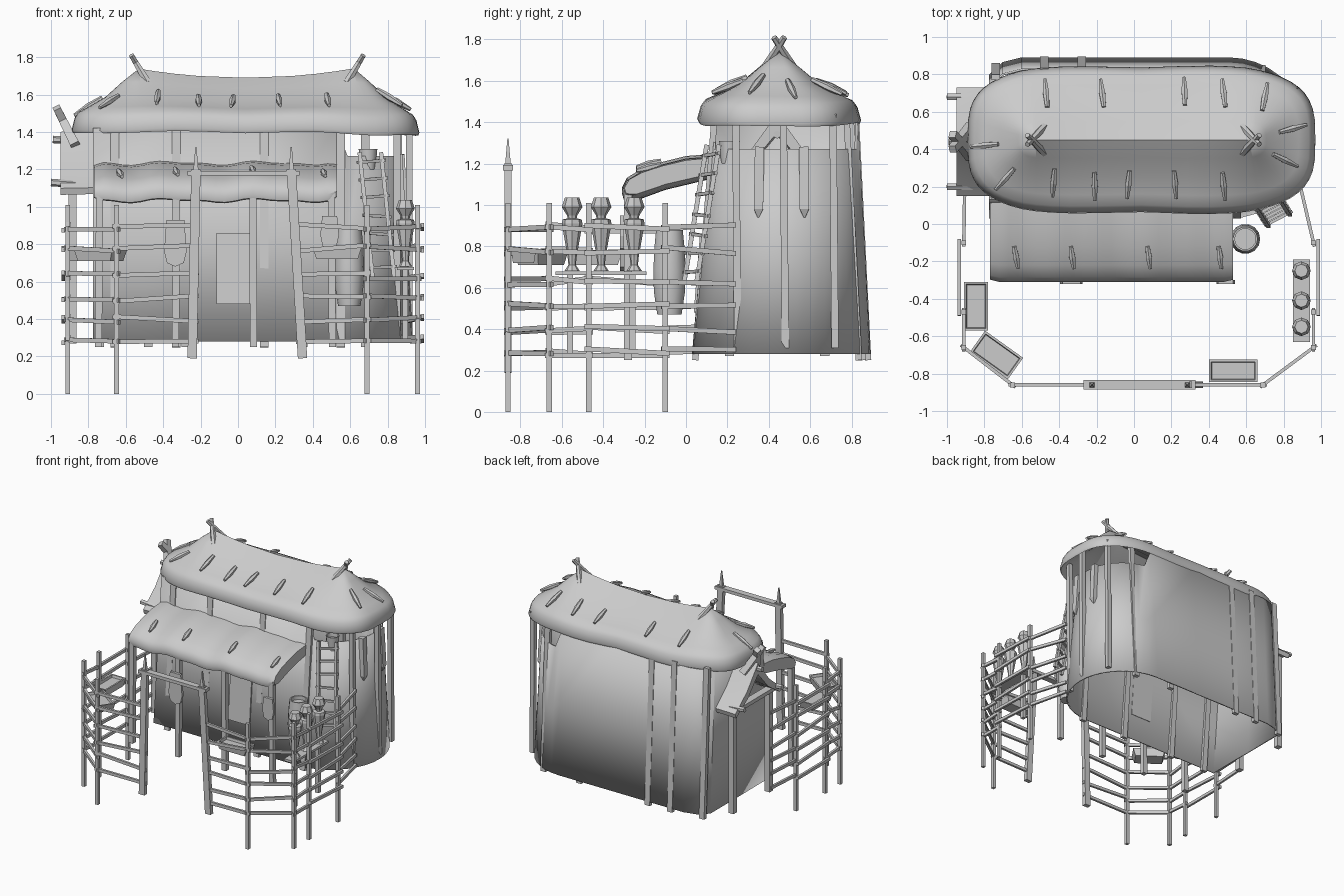
import bpy, bmesh, math, random
from mathutils import Vector
from mathutils.bvhtree import BVHTree

if "Cube" in bpy.data.objects:
    bpy.data.objects.remove(bpy.data.objects["Cube"])

random.seed(4)
V = Vector
J = lambda a: random.uniform(-a, a)


def finish(name, bm, smooth=False):
    bmesh.ops.remove_doubles(bm, verts=bm.verts, dist=0.0005)
    bmesh.ops.recalc_face_normals(bm, faces=bm.faces)
    me = bpy.data.meshes.new(name)
    bm.to_mesh(me)
    bm.free()
    ob = bpy.data.objects.new(name, me)
    bpy.context.collection.objects.link(ob)
    if smooth:
        bpy.context.view_layer.objects.active = ob
        bpy.ops.object.select_all(action='DESELECT')
        ob.select_set(True)
        bpy.ops.object.shade_smooth_by_angle(angle=math.radians(45))
    return ob


def loft(name, rings, cap=True, smooth=False):
    bm = bmesh.new()
    rows = [[bm.verts.new(p) for p in r] for r in rings]
    n = len(rows[0])
    for a, b in zip(rows, rows[1:]):
        for i in range(n):
            bm.faces.new((a[i], a[(i + 1) % n], b[(i + 1) % n], b[i]))
    if cap:
        bm.faces.new(rows[0])
        bm.faces.new(rows[-1])
    return finish(name, bm, smooth)


def beam(name, p, q, w=0.03, d=None, w2=None, sides=4, mid=None):
    """Straight pole from p to q; w and d are the cross-section sizes."""
    p, q = V(p), V(q)
    d = d or w
    ax = (q - p).normalized()
    up = V((0, 1, 0)) if abs(ax.z) > 0.7 else V((0, 0, 1))
    u = up.cross(ax).normalized()
    v = ax.cross(u)
    k = 0.7071 if sides == 4 else 0.5
    steps = [(0, 1), (1, (w2 if w2 is not None else w) / w)]
    if mid:
        steps.insert(1, (0.5, mid))
    angs = [math.tau * (i + 0.5) / sides for i in range(sides)]
    return loft(name, [[p + (q - p) * t + (u * math.cos(a) * w + v * math.sin(a) * d) * k * s
                        for a in angs] for t, s in steps])


def lathe(name, x, y, prof, n=8, smooth=False):
    return loft(name, [[V((x + r * math.cos(math.tau * i / n), y + r * math.sin(math.tau * i / n), z))
                        for i in range(n)] for r, z in prof], smooth=smooth)


def tray(name, x, y, z, sx, sy, rot, h=0.06):
    c, s = math.cos(rot), math.sin(rot)
    rings = []
    for k, off, dz in ((0.85, 0, 0), (1, 0, h), (1, 0.012, h), (1, 0.016, h - 0.02)):
        rings.append([])
        for a, b in ((-1, -1), (1, -1), (1, 1), (-1, 1)):
            px, py = a * (sx / 2 * k - off), b * (sy / 2 * k - off)
            rings[-1].append(V((x + px * c - py * s, y + px * s + py * c, z + dz)))
    return loft(name, rings)


# --- hut wall: flat left end, round right end, tapering upward, open below
def wall_ring(t):
    y0, y1, xr = 0.035 + 0.1 * t, 0.885 - 0.06 * t, 0.93 - 0.06 * t
    r, cy = (y1 - y0) / 2, (y0 + y1) / 2
    pts = [(-0.60, y1), (-0.70, y1 - 0.025), (-0.77, y1 - 0.09), (-0.77, cy), (-0.77, y0), (-0.3, y0), (0.1, y0)]
    pts += [(xr - r + r * math.cos(a), cy + r * math.sin(a))
            for a in [math.radians(-90 + 180 * i / 18) for i in range(19)]]
    pts += [(0.1, y1), (-0.3, y1)]
    top = lambda x: 1.27 if x > 0.58 else 1.42
    return [V((x, y, 0.28 + t * (top(x) - 0.28))) for x, y in pts]


wall = loft("hut_wall", [wall_ring(t) for t in (0, 0.5, 1)], cap=False, smooth=True)
m = wall.modifiers.new("thickness", 'SOLIDIFY')
m.thickness = 0.012
m.offset = 0


# --- main thatch roof: sagging ridge blended into a rounded eave
def roof_ring(f, z):
    pts, n = [], 56
    for i in range(n):
        a = math.tau * i / n
        c, s = math.cos(a), math.sin(a)
        ex = 0.04 + 0.93 * math.copysign(abs(c) ** 0.6, c)
        pinch = 0.385 + 0.025 * min(1, abs(ex) / 0.6)
        ey = 0.45 + pinch * math.copysign(abs(s) ** 0.6, s)
        rx = max(-0.53, min(0.62, ex))
        sag = 0.05 * (1 - ((rx - 0.04) / 0.58) ** 2) * (1 - f)
        zz = z - sag - 0.025 * f * max(0, ex) ** 2 + 0.006 * f * math.sin(ex * 9 + 2 * s)
        pts.append(V((rx + f * (ex - rx), 0.45 + f * (ey - 0.45), zz)))
    return pts


prof = [(0, 1.74), (0.25, 1.67), (0.5, 1.59), (0.75, 1.54), (0.9, 1.51), (0.955, 1.48),
        (1, 1.415), (0.98, 1.40), (0.9, 1.435), (0.5, 1.52), (0, 1.66)]
roof = loft("thatch_roof", [roof_ring(f, z) for f, z in prof], cap=False, smooth=True)

# --- front awning: thick drooping thatch
prof = [(0.13, 1.235), (0, 1.225), (-0.12, 1.195), (-0.22, 1.16), (-0.285, 1.12), (-0.31, 1.07),
        (-0.30, 1.035), (-0.25, 1.03), (-0.1, 1.085), (0.13, 1.14)]
rings = []
for i in range(27):
    x = -0.77 + 1.30 * i / 26
    k = 0.8 if i in (0, 26) else 1
    w = 0.008 * math.sin(x * 13) + 0.005 * math.sin(x * 25)
    rings.append([V((x, y * (0.96 if k < 1 else 1), 1.14 + 0.15 * y + (z - 1.14 - 0.15 * y) * k + w))
                  for y, z in prof])
awning = loft("front_awning", rings, smooth=True)


# --- pegs pinned along the thatch
def peg(ob, x, y, dx, dy, l=0.075):
    tree = BVHTree.FromPolygons([v.co for v in ob.data.vertices], [p.vertices for p in ob.data.polygons])
    d = V((dx, dy, 0)).normalized() * l
    ends = []
    for s in (-1, 1):
        hit = tree.ray_cast(V((x, y, 3)) + d * s, V((0, 0, -1)))[0]
        if hit is None:
            return
        ends.append(hit + V((0, 0, 0.022 if s > 0 else 0.006)))
    beam("thatch_peg", ends[0], ends[1], 0.025, w2=0.02, sides=6, mid=1.5)


for x, y in [(-0.47, .7), (-.17, .7), (.27, .71), (.48, .7), (.7, .68), (.85, .51), (.81, .34), (.48, .2),
             (.22, .21), (-.03, .21), (-.21, .2), (-.43, .22), (-.69, .24), (-.8, .42), (-.79, .65)]:
    peg(roof, x, y, x - max(-0.53, min(0.62, x)) + J(0.04), y - 0.45)
for x in (-0.63, -0.33, 0.08, 0.46):
    peg(awning, x, -0.18, J(0.2), -1, 0.06)

# --- crossed horns at both ends of the ridge
for sx, xb in ((-1, -0.50), (1, 0.60)):
    for s in (-1, 1):
        beam("ridge_horn", (xb - sx * 0.02, 0.45 - s * 0.07, 1.66), (xb + sx * 0.07, 0.45 + s * 0.025, 1.81),
             0.045, w2=0.03, sides=6)

# --- side porch gable on the left
for s in (-1, 1):
    sec = [(0, 1.41), (0.14, 1.23), (0.29, 1.10), (0.28, 1.065), (0.13, 1.17), (0, 1.32)]
    loft("porch_roof", [[V((x, 0.44 + s * y, z + dz * (1 - y * 3))) for y, z in sec]
                        for x, dz in ((-0.95, -0.01), (-0.85, 0.01), (-0.6, 0.03))], smooth=True)
    beam("porch_horn", (-0.87, 0.44 + s * 0.08, 1.33), (-0.97, 0.44 - s * 0.04, 1.53), 0.05, w2=0.04)
    beam("porch_post", (-0.885, 0.44 + s * 0.23, 0.27), (-0.885, 0.44 + s * 0.23, 1.09), 0.045)
    beam("porch_log", (-1.0, 0.44 + s * 0.24, 1.13), (-0.6, 0.44 + s * 0.24, 1.10), 0.04, sides=6)
beam("porch_lintel", (-0.885, 0.17, 1.085), (-0.885, 0.71, 1.085), 0.06, 0.03)
beam("porch_ridge_log", (-0.99, 0.44, 1.36), (-0.6, 0.44, 1.34), 0.04, sides=6)

# --- wall posts: round end, back and front
for y, x in ((0.24, 0.85), (0.47, 0.915), (0.71, 0.86)):
    beam("end_post", (x, y + 0.01, 0.31), (x, y, 1.44), 0.035, 0.035)
for x, o in ((0.68, -0.045), (0.35, -0.025), (-0.28, 0), (-0.48, 0), (-0.74, -0.035)):
    beam("back_post", (x, 0.88 + o, 0.25), (x, 0.82 + o, 1.44), 0.045, 0.03)
for x in (-0.66, -0.33, 0.14, 0.55):
    beam("front_post", (x, 0.045, 0.25), (x, 0.14, 1.45), 0.045, 0.03)
for a in (-20, 14):
    c, s = math.cos(math.radians(a)), math.sin(math.radians(a))
    x, y = 0.51 + 0.365 * c, 0.48 + 0.36 * s
    beam("wall_tongue", (x + .02 * c, y + .02 * s, 0.98), (x + .004 * c, y + .004 * s, 1.28), 0.045)
    beam("wall_tongue_tip", (x + .02 * c, y + .02 * s, 0.98), (x + .022 * c, y + .022 * s, 0.94), 0.045, w2=0.008)
beam("front_door", (-0.02, 0.05, 0.48), (-0.02, 0.08, 0.86), 0.19, 0.025)

# --- awning supports with hanging shields
for x in (-0.74, -0.33, 0.08, 0.50):
    beam("awning_post", (x + J(0.01), -0.28, 0.25), (x, -0.28, 1.07), 0.038)
beam("awning_beam", (-0.75, -0.26, 1.06), (0.52, -0.26, 1.06), 0.03)
for x, w, z0, z1 in ((-0.335, 0.06, 0.68, 0.93), (0.49, 0.05, 0.77, 0.95)):
    out = [(-.8, z1), (.8, z1), (1, z0 + .08), (.75, z0 + .02), (0, z0), (-.75, z0 + .02), (-1, z0 + .08)]
    loft("hanging_shield", [[V((x + w * a, y, z)) for a, z in out] for y in (-0.32, -0.30)])

# --- fence posts and rails
heights = (0.29, 0.40, 0.51, 0.63, 0.78, 0.89)
right = [(0.885, 0.22), (0.96, -0.10), (0.96, -0.47), (0.96, -0.66), (0.69, -0.86), (0.33, -0.86)]
left = [(-0.905, 0.20), (-0.91, -0.10), (-0.91, -0.47), (-0.91, -0.66), (-0.65, -0.86), (-0.23, -0.86)]
for sx, path in ((1, right), (-1, left)):
    path = [V((x, y, 0)) for x, y in path]
    for p in path[1:5]:
        beam("fence_post", p, p + V((0, 0, 1.01)), 0.026)
    for i, (a, b) in enumerate(zip(path, path[1:])):
        e = (b - a).normalized() * 0.02
        o = V((sx * 0.025, 0, 0)) if i == 1 else V()
        for h in heights:
            beam("fence_rail", a - e + o + V((0, 0, h + J(0.018))), b + e + o + V((0, 0, h + J(0.018))),
                 0.018, 0.024)

# --- gateway
for xa, xb in ((-0.245, -0.225), (0.345, 0.285)):
    beam("gate_post", (xa, -0.86, 0.19), (xb, -0.86, 1.20), 0.05, 0.035)
    beam("gate_tip", (xb, -0.86, 1.18), (xb, -0.86, 1.32), 0.03, w2=0.006)
beam("gate_crossbar", (-0.27, -0.86, 1.18), (0.33, -0.86, 1.18), 0.05, 0.025)

# --- feeding trays along the fence
tray("left_tray", -0.845, -0.44, 0.71, 0.13, 0.26, 0)
tray("corner_tray", -0.735, -0.70, 0.71, 0.25, 0.14, -0.62)
tray("right_tray", 0.53, -0.785, 0.72, 0.26, 0.12, 0)

# --- shelf with three jars
beam("jar_shelf", (0.895, -0.63, 0.67), (0.895, -0.19, 0.67), 0.09, 0.018)
for y in (-0.56, -0.26):
    beam("shelf_leg", (0.895, y, 0.28), (0.895, y, 0.67), 0.03)
for y in (-0.55, -0.41, -0.25):
    lathe("jar", 0.895, y, [(0.038, 0.68), (0.018, 0.71), (0.022, 0.75), (0.05, 0.91), (0.046, 0.93),
                            (0.022, 0.935), (0.025, 0.95), (0.05, 0.99), (0.035, 1.035)])

# --- barrel and bucket
lathe("barrel", 0.595, -0.08, [(0.06, 0.47), (0.077, 0.58), (0.08, 0.68), (0.074, 0.80), (0.066, 0.88),
                               (0.056, 0.88), (0.056, 0.85)], 14, True)
lathe("bucket", 0.695, 0.21, [(0.04, 1.20), (0.05, 1.31), (0.042, 1.31), (0.04, 1.28)], 12, True)

# --- ladder leaning on the wall
la, lb = V((0.72, -0.01, 0.62)), V((0.65, 0.10, 1.29))
off = V((0.115, 0.06, 0))
for o in (V(), off):
    beam("ladder_rail", la + o, lb + o, 0.022)
for i in range(7):
    p = la.lerp(lb, 0.08 + 0.14 * i)
    beam("ladder_rung", p - off * 0.15, p + off * 1.15 + V((0, 0, J(0.015))), 0.016)
